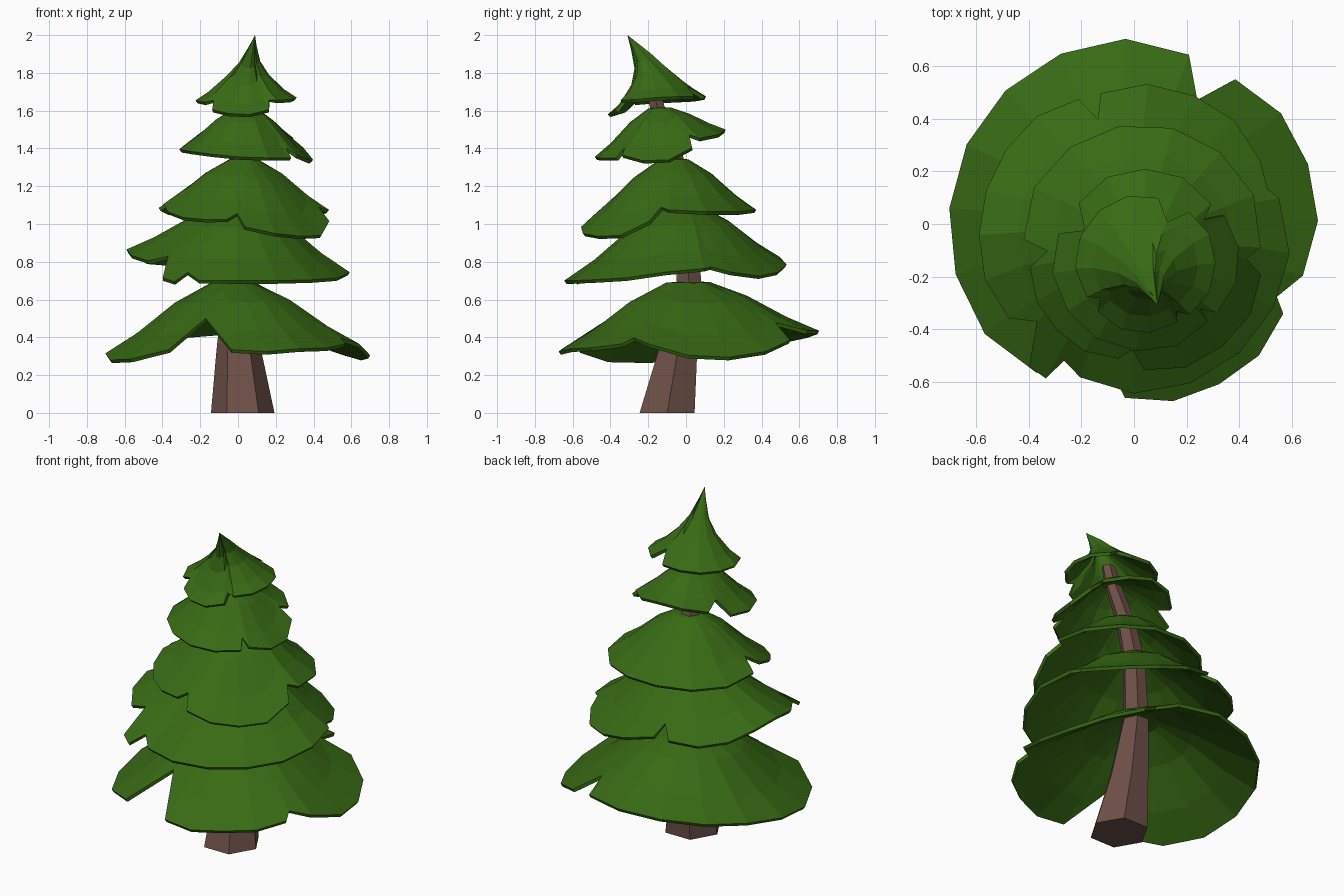
import bpy
from math import radians, cos, sin

if "Cube" in bpy.data.objects:
    bpy.data.objects.remove(bpy.data.objects["Cube"])


def material(name, rgb):
    m = bpy.data.materials.new(name)
    m.diffuse_color = (*rgb, 1)
    m.use_nodes = True
    m.node_tree.nodes["Principled BSDF"].inputs["Base Color"].default_value = m.diffuse_color
    return m


GREEN = material("needles", (0.039, 0.145, 0.007))
BROWN = material("bark", (0.15, 0.078, 0.063))


def add_mesh(name, verts, faces, mat):
    me = bpy.data.meshes.new(name)
    me.from_pydata(verts, [], faces)
    me.materials.append(mat)
    ob = bpy.data.objects.new(name, me)
    bpy.context.collection.objects.link(ob)
    return ob


def skin(rings, start):
    """Quads joining rings listed from top to bottom, each running counter-clockwise."""
    n = len(rings[0])
    faces = []
    for j in range(len(rings) - 1):
        a, b = start + j * n, start + (j + 1) * n
        for i in range(n):
            k = (i + 1) % n
            faces.append((a + i, b + i, b + k, a + k))
    return faces


# Slope profiles: (radius factor, height factor, pull of the centre towards the apex)
SKIRT = [(0, 1, 1), (.17, .97, .83), (.45, .70, .55), (.75, .28, .25), (1, 0, 0)]
TIP = [(0, 1, 1), (.08, .82, .75), (.21, .58, .42), (.42, .37, .18), (.75, .13, .03), (1, 0, 0)]


def slope(profile, t):
    """Height factor and centre pull at radius factor t."""
    for (t0, f0, c0), (t1, f1, c1) in zip(profile, profile[1:]):
        if t <= t1:
            s = (t - t0) / (t1 - t0)
            return f0 + (f1 - f0) * s, c0 + (c1 - c0) * s
    return 0, 0


def tier(name, apex, centre, profile, lobes):
    """Drooping skirt of lobes (start, end, radius, rim heights, notch (angle, radius) after it)."""
    rim = []  # angle, full radius, rim height, how much of the radius is kept
    for k, (a0, a1, r, zs, notch) in enumerate(lobes):
        last = len(zs) - 1
        for i, z in enumerate(zs):
            rounded = r * (0.96 if i in (0, last) else 1.0)
            rim.append((a0 + (a1 - a0) * i / last, rounded, z + .015, 1))
        after = lobes[(k + 1) % len(lobes)]
        full = .48 * (r + after[2])
        rim.append((notch[0], full, (zs[-1] + after[3][0]) / 2 + .015, notch[1] / full))
    rings = []
    for t, _, c in profile[1:]:
        cx = centre[0] + (apex[0] - centre[0]) * c
        cy = centre[1] + (apex[1] - centre[1]) * c
        ring = []
        for a, r, z, keep in rim:
            f, _ = slope(profile, t * keep)
            ring.append((cx + t * keep * r * cos(radians(a)),
                         cy + t * keep * r * sin(radians(a)), z + (apex[2] - z) * f))
        rings.append(ring)
    verts = [apex] + [v for ring in rings for v in ring]
    n = len(rim)
    faces = [(0, 1 + i, 1 + (i + 1) % n) for i in range(n)] + skin(rings, 1)
    ob = add_mesh(name, verts, faces, GREEN)
    shell = ob.modifiers.new("thickness", 'SOLIDIFY')
    shell.thickness = .02
    shell.offset = -1


# Leaning six-sided trunk: (x, y, z, radius)
path = [(.035, -.18, 1.74, .04), (.03, -.155, 1.63, .045), (.01, -.06, 1.35, .055),
        (.0, .0, 1.05, .065), (.0, .015, .70, .075), (.005, -.045, .32, .12),
        (.025, -.10, 0, .168)]
rings = [[(x + r * cos(radians(60 * i)), y + r * sin(radians(60 * i)), z) for i in range(6)]
         for x, y, z, r in path]
end = 6 * (len(path) - 1)
add_mesh("trunk", [v for ring in rings for v in ring],
         skin(rings, 0) + [tuple(range(6)), tuple(range(end + 5, end - 1, -1))], BROWN)

# Foliage tiers, bottom to top
tier("bottom_branches", (-.03, .01, .70), (0, 0), SKIRT, [
    (72, 237, .705, (.42, .42, .40, .37, .34, .30, .265, .27, .32), (246, .42)),
    (267, 329, .69, (.32, .31, .325, .33, .35), (333, .61)),
    (343, 415, .70, (.35, .29, .28, .31, .37), (423, .53)),
])
tier("lower_branches", (0, 0, 1.10), (0, -.05), SKIRT, [
    (112, 213, .59, (.80, .78, .79, .83, .85, .82, .79), (221, .49)),
    (231, 238, .66, (.70, .68), (240.5, .54)),
    (249, 375, .595, (.685, .685, .685, .69, .70, .73, .75), (380, .54)),
    (391, 463, .585, (.73, .71, .73, .77, .81), (467, .47)),
])
tier("middle_branches", (.03, -.06, 1.35), (.03, -.09), SKIRT, [
    (0, 176, .47, (1.06, 1.05, 1.05, 1.06, 1.06, 1.05, 1.05, 1.07), (182, .36)),
    (190, 258, .45, (1.09, 1.05, 1.02, 1.01, 1.01), (265, .39)),
    (271, 347, .485, (.97, .935, .92, .925, 1.0), (354, .40)),
])
tier("upper_branches", (.04, -.14, 1.62), (.04, -.13), SKIRT, [
    (39, 140, .34, (1.44, 1.46, 1.485, 1.47, 1.44), (155, .25)),
    (164, 315, .355, (1.40, 1.38, 1.37, 1.355, 1.34, 1.335, 1.335), (318, .29)),
    (323, 388, .36, (1.35, 1.32, 1.325, 1.39), (393, .27)),
])
tier("treetop", (.09, -.31, 2.0), (.04, -.15), TIP, [
    (78, 210, .265, (1.66, 1.66, 1.65, 1.645, 1.64, 1.63), (218, .215)),
    (226, 299, .265, (1.59, 1.57, 1.565, 1.59), (304, .22)),
    (311, 409, .27, (1.64, 1.645, 1.655, 1.66, 1.66), (421, .18)),
])
